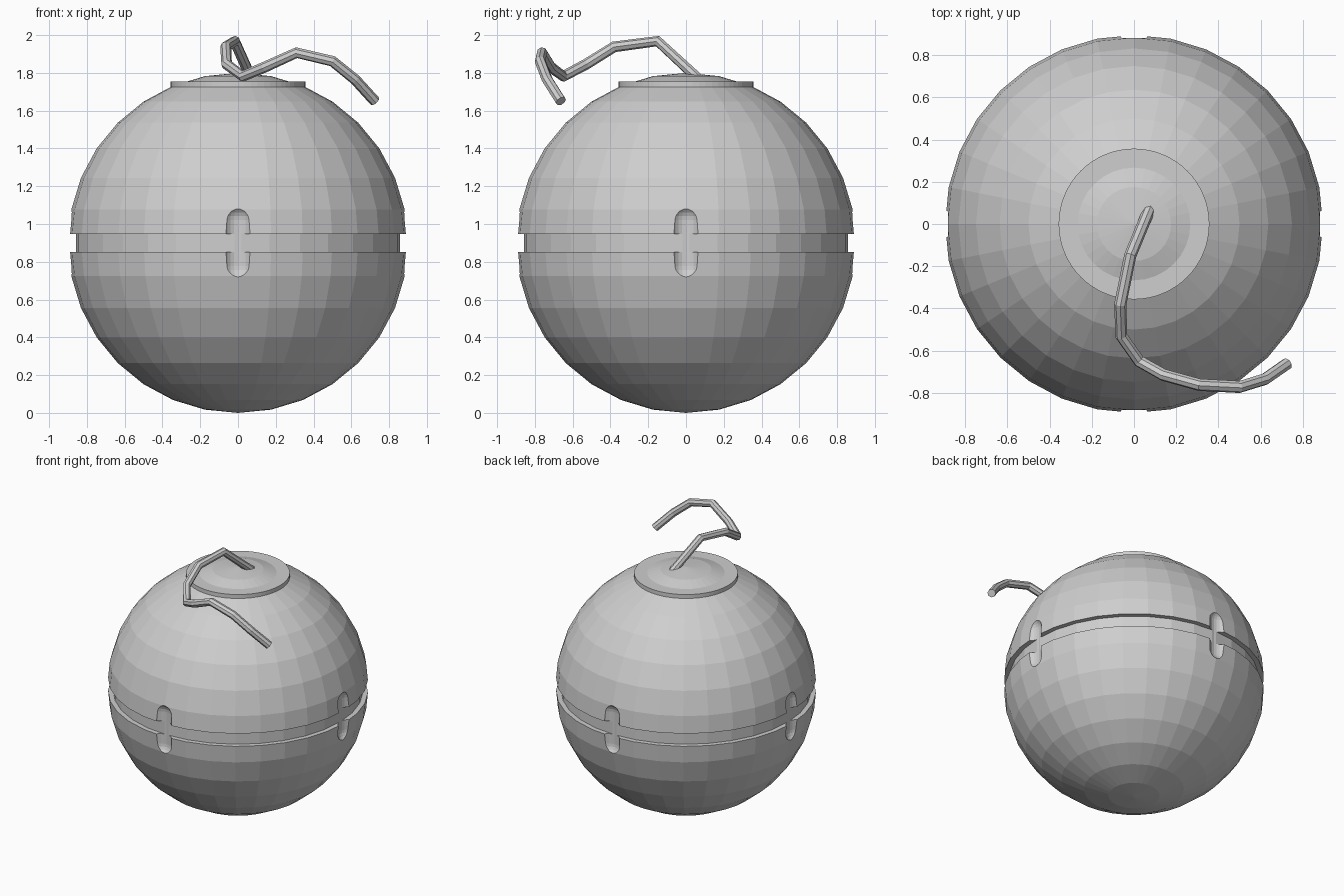
import bpy, bmesh, math
from mathutils import Matrix, Vector

if "Cube" in bpy.data.objects:
    bpy.data.objects.remove(bpy.data.objects["Cube"])

R, CZ, SEG = 0.9, 0.9, 32

grey = bpy.data.materials.new("light grey")
grey.diffuse_color = (0.62, 0.62, 0.62, 1)
grey.use_nodes = True
grey.node_tree.nodes["Principled BSDF"].inputs["Base Color"].default_value = grey.diffuse_color


def lathe(name, profile, seg):
    """Spin (radius, z) points, from the bottom axis to the top axis."""
    bm = bmesh.new()
    rings = []
    for r, z in profile:
        if r < 1e-5:
            rings.append([bm.verts.new((0, 0, z))])
        else:
            rings.append([bm.verts.new((r * math.cos(2 * math.pi * i / seg),
                                        r * math.sin(2 * math.pi * i / seg), z))
                          for i in range(seg)])
    for a, b in zip(rings, rings[1:]):
        for i in range(seg):
            j = (i + 1) % seg
            if len(a) == 1:
                bm.faces.new((a[0], b[j], b[i]))
            elif len(b) == 1:
                bm.faces.new((a[i], a[j], b[0]))
            else:
                bm.faces.new((a[i], a[j], b[j], b[i]))
    bmesh.ops.recalc_face_normals(bm, faces=bm.faces[:])
    me = bpy.data.meshes.new(name)
    bm.to_mesh(me)
    bm.free()
    ob = bpy.data.objects.new(name, me)
    bpy.context.collection.objects.link(ob)
    me.materials.append(grey)
    return ob


# Ball body with a groove round the middle
arc = [(R * math.cos(math.pi * k / 16), R * math.sin(math.pi * k / 16)) for k in range(1, 9)]
arc[-1] = (0, R)
lip, half, inner = 0.895, 0.048, 0.86
upper = [(inner, half), (lip, half)] + arc
profile = [(r, CZ - h) for r, h in reversed(upper)] + [(r, CZ + h) for r, h in upper]
body = lathe("ball_body", profile, SEG)

# Four rounded slots, cut with upright capsules
rc, hc = 0.08, 0.122
caps = [(rc * math.cos(math.pi / 2 * k / 6), hc + rc * math.sin(math.pi / 2 * k / 6)) for k in range(7)]
caps[-1] = (0, hc + rc)
cap_profile = [(r, -z) for r, z in reversed(caps)] + caps
for i in range(4):
    a = i * math.pi / 2
    cutter = lathe(f"slot_cutter_{i}", cap_profile, 24)
    cutter.data.transform(Matrix.Translation(Vector((0.936 * math.cos(a), 0.936 * math.sin(a), CZ))))
    cutter.hide_render = True
    cutter.hide_set(True)
    mod = body.modifiers.new("slot", 'BOOLEAN')
    mod.operation = 'DIFFERENCE'
    mod.solver = 'EXACT'
    mod.object = cutter

# Collar disc on top
lathe("top_collar", [(0, 1.725), (0.357, 1.725), (0.357, 1.755), (0, 1.755)], 64)

# Bent fuse
path = [(0.075, 0.075, 1.76), (-0.018, -0.15, 1.968), (-0.065, -0.38, 1.938),
        (-0.06, -0.53, 1.845), (0.025, -0.65, 1.782), (0.14, -0.715, 1.83),
        (0.31, -0.762, 1.907), (0.5, -0.772, 1.862), (0.62, -0.735, 1.765),
        (0.725, -0.662, 1.65)]
cu = bpy.data.curves.new("fuse", 'CURVE')
cu.dimensions = '3D'
cu.bevel_depth = 0.029
cu.bevel_resolution = 2
cu.use_fill_caps = True
sp = cu.splines.new('POLY')
sp.points.add(len(path) - 1)
for p, co in zip(sp.points, path):
    p.co = (*co, 1)
sp.use_smooth = False
cu.materials.append(grey)
fuse = bpy.data.objects.new("fuse", cu)
bpy.context.collection.objects.link(fuse)
